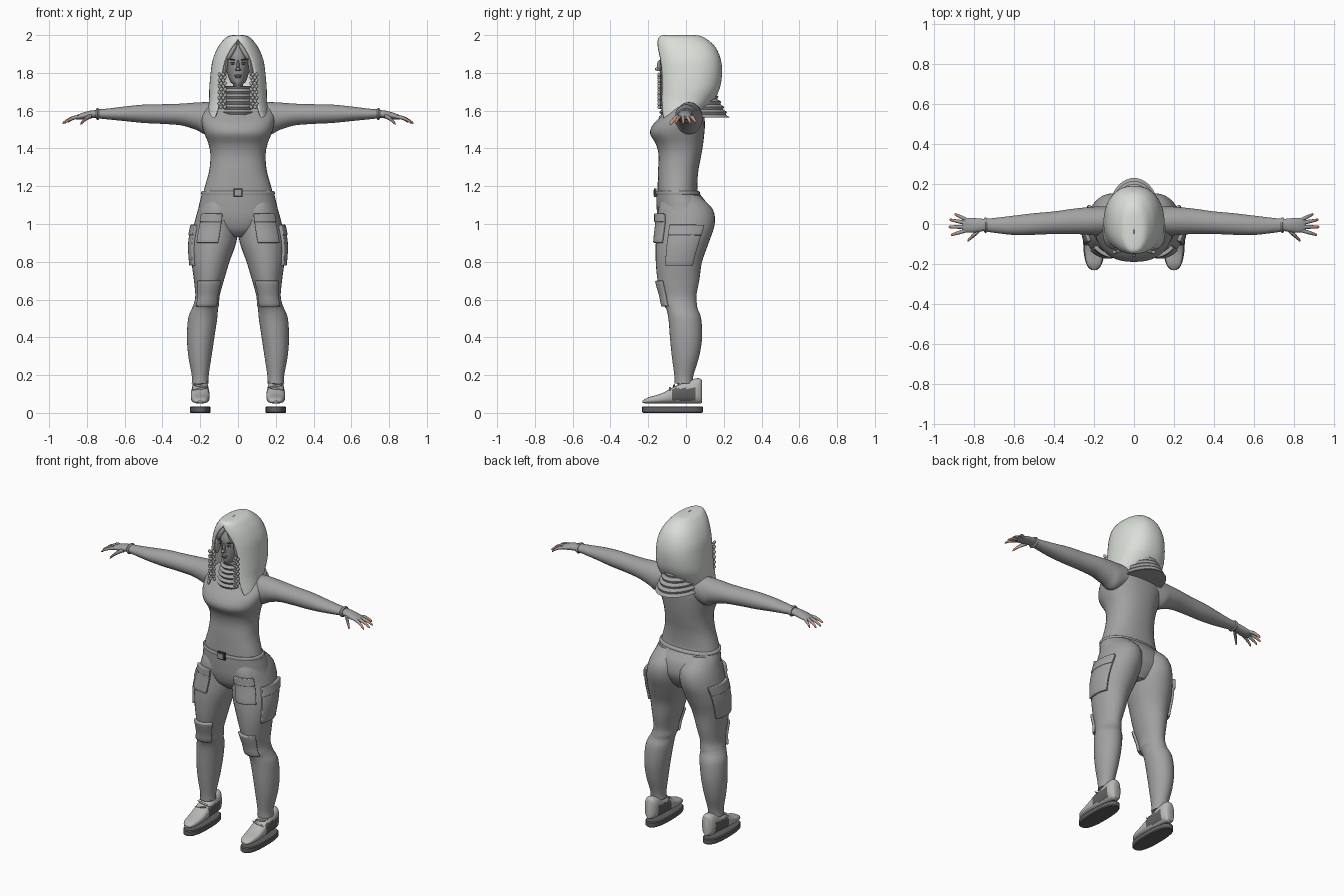
import bpy, bmesh, math
from mathutils import Vector, Matrix

old = bpy.data.objects.get("Cube")
if old:
    bpy.data.objects.remove(old, do_unlink=True)


def material(name, r, g, b):
    m = bpy.data.materials.new(name)
    m.use_nodes = True
    m.diffuse_color = (r, g, b, 1)
    m.node_tree.nodes["Principled BSDF"].inputs["Base Color"].default_value = (r, g, b, 1)
    return m


CLOTH = material("grey cloth", .36, .36, .36)
HOOD = material("pale hood", .70, .73, .69)
SKIN = material("grey skin", .32, .31, .31)
HAIR = material("braid grey", .42, .42, .41)
DARK = material("dark detail", .06, .06, .06)
SHOE = material("shoe grey", .48, .48, .47)
SOLE = material("sole grey", .12, .12, .12)
TIP = material("fingertip", .60, .30, .22)
made = []


def finish(name, bm, mats, mirror=False):
    bmesh.ops.recalc_face_normals(bm, faces=bm.faces[:])
    mesh = bpy.data.meshes.new(name)
    bm.to_mesh(mesh)
    bm.free()
    for m in mats:
        mesh.materials.append(m)
    ob = bpy.data.objects.new(name, mesh)
    bpy.context.collection.objects.link(ob)
    if mirror:
        ob.modifiers.new("Mirror", 'MIRROR').use_mirror_merge = False
    made.append(ob)
    return ob


def spline(rows, k=5):
    """Smooth curve through rows of (station, a min, a max, b min, b max, ...)."""
    out = []
    for i in range(len(rows) - 1):
        quad = zip(rows[max(i - 1, 0)], rows[i], rows[i + 1], rows[min(i + 2, len(rows) - 1)])
        quad = list(quad)
        for j in range(k):
            u = j / k
            out.append([b + .5 * u * (c - a + u * (2 * a - 5 * b + 4 * c - d + u * (3 * (b - c) + d - a)))
                        for a, b, c, d in quad])
    return out + [list(rows[-1])]


def point(row, t, axis='z', power=1.0, grow=0.0):
    s, a0, a1, b0, b1 = row[:5]
    sn, cs = math.sin(t), math.cos(t)
    a = (a0 + a1) / 2 + ((a1 - a0) / 2 + grow) * math.copysign(abs(sn) ** power, sn)
    b = (b0 + b1) / 2 - ((b1 - b0) / 2 + grow) * math.copysign(abs(cs) ** power, cs)
    return {'x': (s, a, b), 'y': (a, s, b), 'z': (a, b, s)}[axis]


def skin_grid(bm, grid, closed):
    vs = [[bm.verts.new(p) for p in line] for line in grid]
    n = len(vs[0])
    for lo, hi in zip(vs, vs[1:]):
        for i in range(n if closed else n - 1):
            j = (i + 1) % n
            bm.faces.new((lo[i], lo[j], hi[j], hi[i]))
    if closed:
        bm.faces.new(vs[0])
        bm.faces.new(vs[-1])


def loft(name, rows, mats, axis='z', n=32, power=1.0, k=5, mirror=False, rule=None):
    bm = bmesh.new()
    grid = [[point(r, math.tau * i / n, axis, power) for i in range(n)] for r in spline(rows, k)]
    skin_grid(bm, grid, True)
    bm.normal_update()
    if rule:
        for f in bm.faces:
            f.material_index = int(rule(f.calc_center_median(), f))
    return finish(name, bm, mats, mirror)


def patch(name, rows, t0, t1, z0, z1, mirror=True):
    """Raised cloth panel that follows a lofted surface."""
    dense, bm, grid = spline(rows, 8), bmesh.new(), []
    for i in range(9):
        z = z0 + (z1 - z0) * i / 8
        lo = max(j for j in range(len(dense) - 1) if dense[j][0] <= z)
        u = (z - dense[lo][0]) / (dense[lo + 1][0] - dense[lo][0])
        row = [p + (q - p) * u for p, q in zip(dense[lo], dense[lo + 1])]
        grid.append([point(row, t0 + (t1 - t0) * j / 10, grow=.004) for j in range(11)])
    skin_grid(bm, grid, False)
    ob = finish(name, bm, [CLOTH], mirror)
    sol = ob.modifiers.new("Thickness", 'SOLIDIFY')
    sol.thickness, sol.offset = .02, 0
    bev = ob.modifiers.new("Round", 'BEVEL')
    bev.width, bev.segments = .004, 2


def blobs(name, items, mat, mirror=False):
    """Ellipsoids given as (centre, radii, roll)."""
    bm = bmesh.new()
    for centre, radii, roll in items:
        mx = Matrix.Translation(centre) @ Matrix.Rotation(roll, 4, 'Y') @ Matrix.Diagonal((*radii, 1))
        bmesh.ops.create_uvsphere(bm, u_segments=14, v_segments=8, radius=1, matrix=mx)
    return finish(name, bm, [mat], mirror)


def box(name, centre, size, mat, mirror=False):
    bm = bmesh.new()
    bmesh.ops.create_cube(bm, size=1, matrix=Matrix.Translation(centre) @ Matrix.Diagonal((*size, 1)))
    return finish(name, bm, [mat], mirror)


def even(rows):
    """Rows (station, half width, b min, b max) centred on the middle plane."""
    return [(s, -w, w, lo, hi) for s, w, lo, hi in rows]


# Torso and hips
loft("torso", even([
    (1.15, .188, -.15, .065), (1.2, .175, -.15, .06), (1.28, .153, -.148, .065), (1.36, .146, -.145, .08),
    (1.42, .155, -.158, .09), (1.48, .178, -.19, .097), (1.53, .192, -.172, .1), (1.58, .195, -.12, .095),
    (1.62, .17, -.08, .085), (1.65, .1, -.05, .07)]), [CLOTH], power=.88, n=40)
loft("hips", even([
    (.93, .05, -.09, .07), (.97, .15, -.13, .1), (1.03, .212, -.15, .125), (1.1, .206, -.156, .115),
    (1.15, .194, -.157, .08), (1.17, .191, -.157, .066)]), [CLOTH], power=.92, n=40)
loft("waistband", even([
    (1.155, .193, -.159, .074), (1.16, .195, -.161, .076), (1.17, .194, -.161, .072),
    (1.175, .189, -.157, .066)]), [CLOTH], power=.92, n=40, k=2)
box("buckle", (0, -.163, 1.165), (.05, .012, .046), DARK)
box("buckle_plate", (0, -.167, 1.165), (.034, .012, .03), CLOTH)

# Trouser legs with pockets and knee panels
LEG = [
    (.155, .155, .245, -.06, .035), (.2, .155, .245, -.062, .04), (.3, .14, .263, -.075, .07),
    (.4, .125, .27, -.085, .085), (.5, .11, .264, -.093, .08), (.55, .106, .245, -.105, .062),
    (.575, .1, .235, -.12, .058), (.62, .097, .226, -.128, .055), (.7, .075, .233, -.15, .07),
    (.8, .045, .246, -.16, .085), (.9, .01, .25, -.16, .12), (1.0, -.004, .232, -.15, .152),
    (1.08, .0, .21, -.147, .14), (1.15, .03, .18, -.12, .07)]
loft("legs", LEG, [CLOTH], mirror=True)
patch("front_pockets", LEG, -.2, .75, .9, 1.05)
patch("front_pocket_flaps", [(z, a - .005, b + .005, c - .005, d) for z, a, b, c, d in LEG], -.2, .75, 1.01, 1.055)
patch("side_pockets", LEG, 1.0, 2.2, .78, .99)
patch("side_pocket_flaps", [(z, a, b + .005, c - .004, d + .004) for z, a, b, c, d in LEG], 1.0, 2.2, .94, .995)
patch("knee_panels", LEG, -.8, .75, .565, .7)

# Shoes and separate soles
loft("shoes", [
    (-.23, .188, .212, .052, .064), (-.2, .163, .237, .05, .082), (-.13, .152, .248, .05, .103),
    (-.06, .151, .249, .05, .14), (0, .155, .245, .05, .165), (.05, .157, .243, .05, .182),
    (.075, .165, .235, .05, .182), (.086, .178, .222, .055, .17)], [SHOE, SOLE], axis='y', power=.75,
    mirror=True, rule=lambda c, f: -.07 < c.y < .05 and .065 < c.z < .13 and abs(f.normal.x) > .6)
loft("soles", [(z, .145 + e, .255 - e, -.232 + e, .09 - e) for z, e in
               ((0, .005), (.005, 0), (.03, 0), (.035, .005))], [SOLE], power=.8, k=1, mirror=True)
blobs("laces", [((.2, -.085 + .022 * i, .128 + .014 * i), (.042, .006, .006), .2 * (-1) ** i)
                for i in range(4)], HAIR, True)

# Arms, hands and fingers
loft("arms", [
    (.1, -.05, .085, 1.5, 1.645), (.17, -.058, .088, 1.475, 1.645), (.22, -.055, .085, 1.498, 1.643),
    (.3, -.05, .077, 1.522, 1.637), (.4, -.05, .063, 1.53, 1.634), (.5, -.054, .054, 1.535, 1.632),
    (.6, -.055, .042, 1.545, 1.622), (.7, -.044, .03, 1.555, 1.61), (.75, -.036, .026, 1.56, 1.607)],
    [CLOTH], axis='x', mirror=True)
loft("cuffs", [(.737, -.041, .03, 1.554, 1.61), (.744, -.045, .033, 1.55, 1.614), (.752, -.04, .03, 1.556, 1.61)],
     [CLOTH], axis='x', k=2, mirror=True)
loft("hands", [
    (.74, -.032, .024, 1.563, 1.604), (.78, -.04, .028, 1.56, 1.6), (.82, -.043, .031, 1.555, 1.59),
    (.85, -.04, .03, 1.553, 1.578), (.862, -.034, .024, 1.556, 1.57)], [CLOTH], axis='x', mirror=True)


def finger(name, start, end, radius):
    a, b = Vector(start), Vector(end)
    rows = []
    for u, r in ((0, 1), (.35, 1.05), (.7, .85), (.93, .65), (1, .2)):
        c = a.lerp(b, u) + Vector((0, 0, .008 * math.sin(math.pi * u)))
        rows.append((c.x, c.y - r * radius, c.y + r * radius, c.z - r * radius, c.z + r * radius))
    limit = a.lerp(b, .55).x
    loft(name, rows, [CLOTH, TIP], axis='x', n=12, k=3, mirror=True, rule=lambda c, f: c.x > limit)


for label, y0, tip in (("little", .022, (.9, .05, 1.54)), ("ring", .004, (.925, .022, 1.535)),
                       ("middle", -.014, (.93, -.015, 1.533)), ("index", -.032, (.918, -.055, 1.535))):
    finger(label + "_fingers", (.84, y0, 1.567), tip, .0095)
finger("thumbs", (.775, -.03, 1.572), (.835, -.084, 1.528), .012)

# Folded scarf around the neck
folds = []
for i in range(13):
    u = i / 12
    bump = .006 * (-1) ** i
    folds.append((1.565 + .165 * u, .125 - .05 * u + bump, -.14 + .025 * u - bump, .225 - .09 * u + bump))
loft("scarf", even(folds), [CLOTH], k=3, n=40)

# Head and face
loft("head", even([
    (1.69, .04, -.09, .03), (1.735, .026, -.125, .04), (1.755, .042, -.133, .06), (1.8, .057, -.137, .08),
    (1.85, .065, -.138, .09), (1.9, .064, -.134, .085), (1.95, .04, -.11, .06)]), [SKIN], power=.95)
blobs("nose", [((0, -.14, 1.838), (.008, .014, .03), 0), ((0, -.152, 1.82), (.011, .013, .009), 0)], SKIN)
blobs("nostril_wings", [((.009, -.143, 1.817), (.007, .008, .006), 0)], SKIN, True)
blobs("lips", [((0, -.137, 1.786), (.021, .009, .005), 0), ((0, -.137, 1.777), (.017, .009, .005), 0)], SKIN)
blobs("mouth_line", [((0, -.143, 1.7815), (.019, .004, .0015), 0)], DARK)
blobs("eyes", [((.027, -.13, 1.848), (.012, .006, .005), 0)], HAIR, True)
blobs("pupils", [((.027, -.1345, 1.848), (.0045, .003, .0045), 0)], DARK, True)
blobs("eyelids", [((.027, -.131, 1.854), (.015, .006, .002), .1)], DARK, True)
blobs("brows", [((.028, -.131, 1.87), (.018, .007, .003), -.12)], DARK, True)

# Hair swept from the parting, with hanging braids
blobs("swept_hair", [((.035, -.115, 1.915), (.018, .025, .055), -.5), ((.066, -.105, 1.84), (.012, .028, .07), -.1)],
      HAIR, True)
blobs("braids", [((x + .004 * (-1) ** i, y, 1.79 - .0155 * i), (.009, .009, .012), .5 * (-1) ** i)
                 for x, y in ((.073, -.135), (.094, -.142)) for i in range(12)], HAIR, True)

# Hood: an open shell whose last column is the half width of the face opening
hood_rows = [
    (1.55, -.158, .158, -.15, .06, .128), (1.6, -.154, .154, -.152, .1, .108), (1.66, -.149, .149, -.152, .145, .095),
    (1.72, -.148, .148, -.15, .175, .09), (1.8, -.141, .141, -.15, .187, .083), (1.87, -.13, .13, -.15, .18, .066),
    (1.93, -.105, .105, -.15, .155, .034), (1.97, -.076, .076, -.146, .115, .003), (1.99, -.052, .052, -.136, .08, 0),
    (1.996, -.025, .025, -.11, .04, 0), (1.997, -.002, .002, -.05, -.03, 0)]
bm, shell, POWER = bmesh.new(), [], .88
for row in spline(hood_rows, 5):
    ratio = min(max(row[5], 0) / row[2], .95)
    gap = math.asin(ratio ** (1 / POWER))
    shell.append([point(row, gap + (math.tau - 2 * gap) * i / 44, power=POWER) for i in range(45)])
skin_grid(bm, shell, False)
bmesh.ops.remove_doubles(bm, verts=bm.verts[:], dist=.0002)
hood = finish("hood", bm, [HOOD])
thick = hood.modifiers.new("Thickness", 'SOLIDIFY')
thick.thickness, thick.offset = .008, 0

# Smooth shading with sharp edges kept
bpy.ops.object.select_all(action='DESELECT')
for ob in made:
    ob.select_set(True)
bpy.context.view_layer.objects.active = made[0]
bpy.ops.object.shade_smooth_by_angle(angle=math.radians(40))
